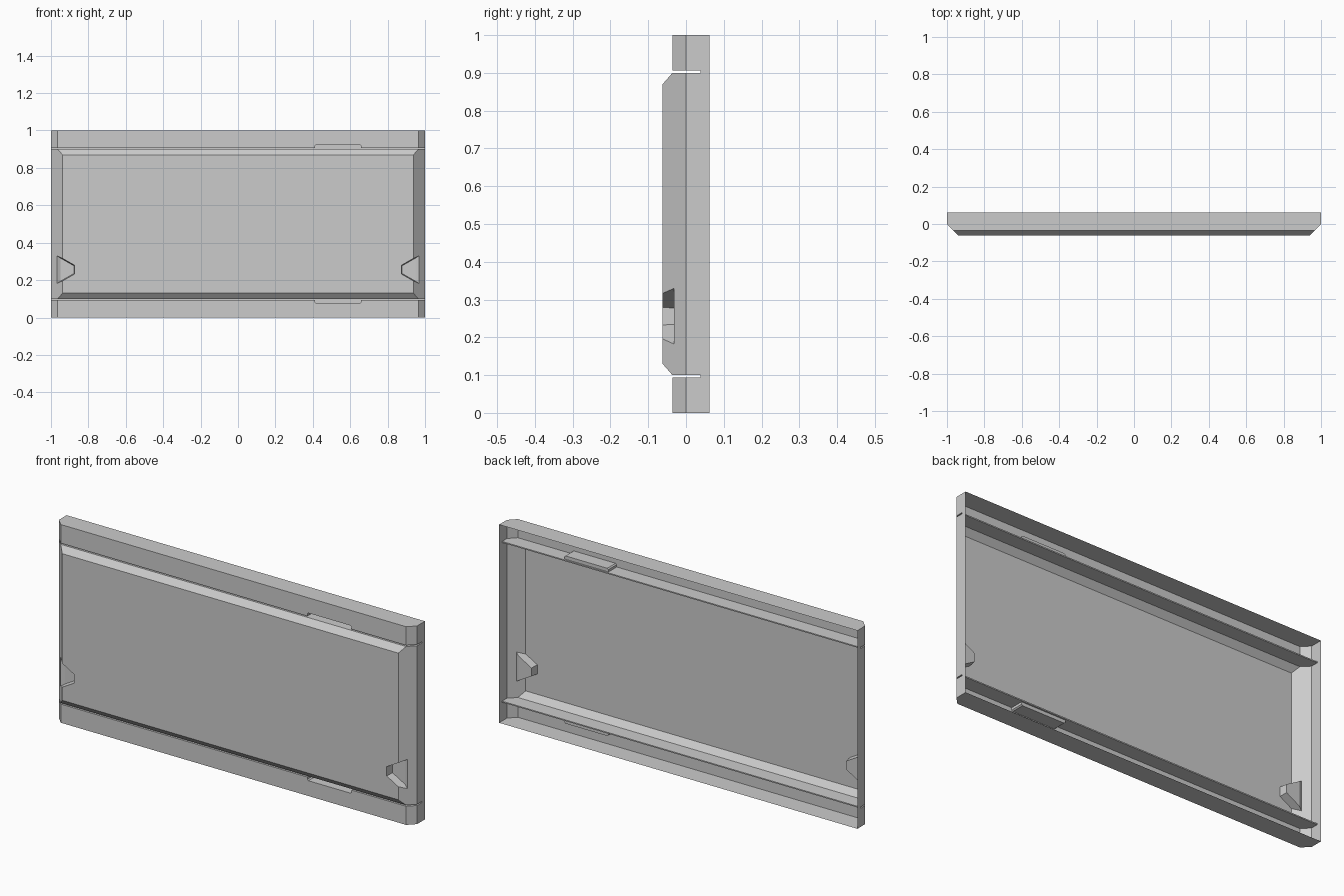
import bpy, bmesh
from mathutils import Vector

if "Cube" in bpy.data.objects:
    bpy.data.objects.remove(bpy.data.objects["Cube"], do_unlink=True)

BACK, FLANGE, FRONT = 0.062, -0.036, -0.062


def make_object(name, bm):
    bmesh.ops.recalc_face_normals(bm, faces=bm.faces)
    mesh = bpy.data.meshes.new(name)
    bm.to_mesh(mesh)
    bm.free()
    obj = bpy.data.objects.new(name, mesh)
    bpy.context.scene.collection.objects.link(obj)
    return obj


def loft(name, ring_a, ring_b):
    """Closed solid between two matching rings of points."""
    bm = bmesh.new()
    a = [bm.verts.new(p) for p in ring_a]
    b = [bm.verts.new(p) for p in ring_b]
    bm.faces.new(a)
    bm.faces.new(b)
    for i in range(len(a)):
        j = (i + 1) % len(a)
        bm.faces.new((a[i], a[j], b[j], b[i]))
    return make_object(name, bm)


def mirror_z(p):
    return (p[0], 1 - p[1])


# Side profile (y, z): flange, thin groove, bevelled centre panel
upper = [(BACK, 1), (FLANGE, 1), (FLANGE, 0.906), (0.038, 0.906),
         (0.038, 0.9), (FLANGE, 0.9), (FRONT, 0.87)]
profile = upper + [mirror_z(p) for p in reversed(upper)]
shell = loft("panel_shell", [(-1.1, y, z) for y, z in profile],
             [(1.1, y, z) for y, z in profile])

# Plan outline with bevelled left and right ends
half = [(1, 0.2), (1, 0), (0.92, -0.08)]
plan = half + [(-x, y) for x, y in reversed(half)]
outline = loft("outline_cutter", [(x, y, -0.5) for x, y in plan],
               [(x, y, 1.5) for x, y in plan])
cutters = [(outline, 'INTERSECT')]

# Pry notches beside each groove
notch = [(0.412, 0.903), (0.412, 0.918), (0.418, 0.923),
         (0.652, 0.923), (0.658, 0.918), (0.658, 0.903)]
for pts in (notch, [mirror_z(p) for p in notch]):
    cutters.append((loft("notch_cutter", [(x, -0.1, z) for x, z in pts],
                         [(x, 0.03, z) for x, z in pts]), 'DIFFERENCE'))

# Tapered finger recesses in both bevelled ends
for side in (-1, 1):
    mouth = [(0.872, 0.232), (1.05, 0.13), (1.05, 0.382), (0.872, 0.28)]
    floor = [(0.878, 0.235), (0.95, 0.194), (0.95, 0.318), (0.878, 0.277)]
    cutters.append((loft("recess_cutter",
                         [(side * x, -0.075, z) for x, z in mouth],
                         [(side * x, -0.022, z) for x, z in floor]), 'DIFFERENCE'))

for cutter, operation in cutters:
    cutter.hide_render = True
    mod = shell.modifiers.new(cutter.name, 'BOOLEAN')
    mod.object, mod.operation, mod.solver = cutter, operation, 'EXACT'

# Bake the cuts, then open the back of the shell
bpy.context.view_layer.update()
baked = bpy.data.meshes.new_from_object(
    shell.evaluated_get(bpy.context.evaluated_depsgraph_get()))
shell.modifiers.clear()
shell.data = baked
for cutter, _ in cutters:
    bpy.data.objects.remove(cutter, do_unlink=True)
bm = bmesh.new()
bm.from_mesh(baked)
back = [f for f in bm.faces if all(abs(v.co.y - BACK) < 0.001 for v in f.verts)]
bmesh.ops.delete(bm, geom=back, context='FACES')
bm.to_mesh(baked)
bm.free()

# Single plain grey
grey = bpy.data.materials.new("light_grey")
grey.use_nodes = True
colour = (0.6, 0.6, 0.6, 1)
grey.diffuse_color = colour
grey.node_tree.nodes["Principled BSDF"].inputs["Base Color"].default_value = colour
baked.materials.clear()
baked.materials.append(grey)
